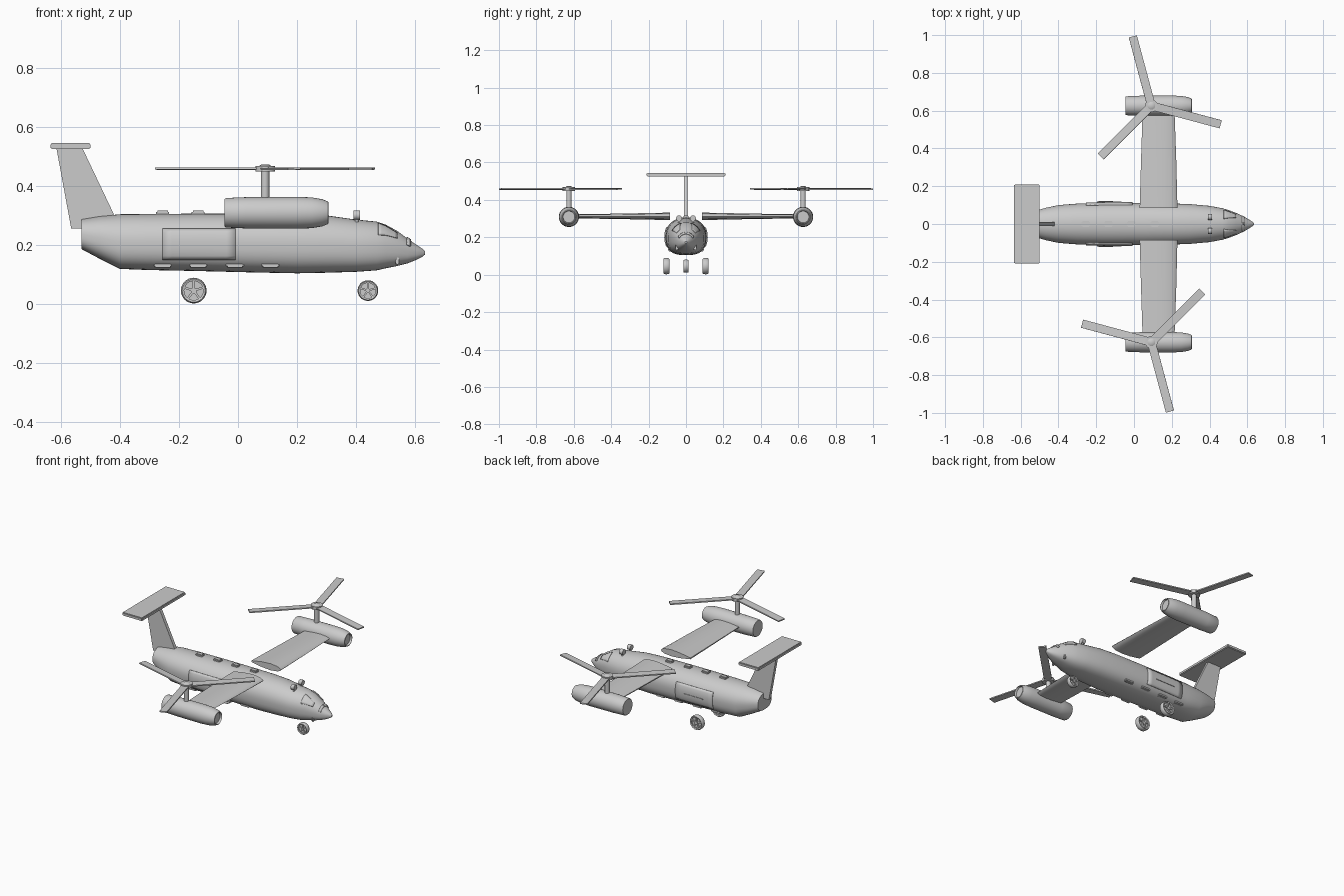
import bpy, bmesh, math
from mathutils import Matrix, Vector

if "Cube" in bpy.data.objects:
    bpy.data.objects.remove(bpy.data.objects["Cube"])

R = math.radians


def finish(name, bm, angle=35):
    bmesh.ops.recalc_face_normals(bm, faces=bm.faces)
    me = bpy.data.meshes.new(name)
    bm.to_mesh(me)
    bm.free()
    ob = bpy.data.objects.new(name, me)
    bpy.context.collection.objects.link(ob)
    bpy.ops.object.select_all(action='DESELECT')
    ob.select_set(True)
    bpy.context.view_layer.objects.active = ob
    bpy.ops.object.shade_smooth_by_angle(angle=R(angle))
    return ob


def add_loft(bm, rings, caps=True, closed=False):
    vs = [[bm.verts.new(p) for p in r] for r in rings]
    n = len(vs[0])
    for i in range(len(vs) if closed else len(vs) - 1):
        a, b = vs[i], vs[(i + 1) % len(vs)]
        for k in range(n):
            bm.faces.new((a[k], a[(k + 1) % n], b[(k + 1) % n], b[k]))
    if caps and not closed:
        bm.faces.new(vs[0])
        bm.faces.new(vs[-1])


def loft(name, rings, caps=True):
    bm = bmesh.new()
    add_loft(bm, rings, caps)
    return finish(name, bm)


def add_box(bm, size, mat):
    bmesh.ops.create_cube(bm, size=1, matrix=mat @ Matrix.Diagonal((*size, 1)))


def box(name, size, loc, rot=Matrix(), bevel=0.0):
    bm = bmesh.new()
    add_box(bm, size, Matrix.Translation(loc) @ rot)
    if bevel:
        bmesh.ops.bevel(bm, geom=bm.edges[:], offset=bevel, segments=2, affect='EDGES')
    return finish(name, bm)


def add_cyl(bm, r, h, mat, n=24):
    bmesh.ops.create_cone(bm, cap_ends=True, segments=n, radius1=r, radius2=r, depth=h, matrix=mat)


# Fuselage stations: x, top z, bottom z, half width
ST = [(-.53, .287, .186, .066), (-.47, .297, .154, .085), (-.40, .304, .119, .100),
      (-.30, .305, .115, .108), (-.15, .306, .112, .111), (.05, .306, .107, .111),
      (.20, .305, .104, .109), (.30, .300, .106, .105), (.40, .286, .109, .096),
      (.47, .279, .114, .083), (.50, .269, .121, .074), (.54, .247, .129, .059),
      (.575, .221, .138, .043), (.605, .200, .150, .026), (.625, .187, .160, .013),
      (.634, .178, .168, .005)]


def station(x):
    for a, b in zip(ST, ST[1:]):
        if x <= b[0]:
            t = (x - a[0]) / (b[0] - a[0])
            return [p + (q - p) * t for p, q in zip(a, b)][1:]
    return ST[-1][1:]


def skin(x, a, off=0.0):
    """Point on the hull: a = 0 at +y side, 90 degrees at the top."""
    top, bot, w = station(x)
    c, s = math.cos(a), math.sin(a)
    e = 2 / 2.1 if s > 0 else 2 / 2.7
    h = (top - bot) / 2
    y = math.copysign(abs(c) ** e, c) * (w + off)
    z = (top + bot) / 2 + math.copysign(abs(s) ** e, s) * (h + off)
    return Vector((x, y, z))


def half_width(x, z):
    top, bot, w = station(x)
    u = (z - (top + bot) / 2) / ((top - bot) / 2)
    e = 2.1 if u > 0 else 2.7
    return w * max(0, 1 - abs(u) ** e) ** (1 / e)


def panel(name, fn, nu, nv, thick):
    bm = bmesh.new()
    g = [[bm.verts.new(fn(i / nu, j / nv)) for j in range(nv + 1)] for i in range(nu + 1)]
    for i in range(nu):
        for j in range(nv):
            bm.faces.new((g[i][j], g[i + 1][j], g[i + 1][j + 1], g[i][j + 1]))
    ob = finish(name, bm)
    m = ob.modifiers.new("thickness", 'SOLIDIFY')
    m.thickness = thick
    m.offset = 0
    return ob


loft("fuselage", [[skin(s[0], 2 * math.pi * k / 40) for k in range(40)] for s in ST])

# Tail fin and stabilizer
fin = [(-.565, .256), (-.50, .256), (-.42, .303), (-.527, .528), (-.615, .528)]
loft("tail_fin", [[(x, y, z) for x, z in fin] for y in (-.01, .01)])
box("tail_stabilizer", (.136, .42, .02), (-.567, 0, .535), bevel=.004)

# Roof windows and roof lights
for i, x in enumerate((-.255, -.135, -.015, .11)):
    box(f"roof_window_{i}", (.044, .03, .018), (x, 0, .307), bevel=.004)


def wing_ring(y, x0, x1, zc, t):
    prof = [(0, 0), (.03, .35), (.12, .75), (.35, 1), (.65, .8), (1, .2)]
    up = [(x1 + (x0 - x1) * u, y, zc + v * t / 2) for u, v in prof]
    lo = [(x1 + (x0 - x1) * u, y, zc - v * t / 2) for u, v in reversed(prof[1:])]
    return up + lo


def wheel(name, x, y, r, w):
    """Tyre ring with a five-spoke rim, axle along y."""
    bm = bmesh.new()
    prof = [(.74, -.42), (.9, -.5), (.98, -.36), (1, 0), (.98, .36), (.9, .5), (.74, .42)]
    add_loft(bm, [[(x + r * p * math.cos(a), y + w * q, .0455 + r * p * math.sin(a))
                   for p, q in prof] for a in [2 * math.pi * k / 32 for k in range(32)]], closed=True)
    base = Matrix.Translation((x, y, .0455)) @ Matrix.Rotation(R(90), 4, 'X')
    add_cyl(bm, r * .76, w * .3, base)
    add_cyl(bm, r * .22, w * .9, base, 16)
    for k in range(5):
        add_box(bm, (r * .62, r * .17, w * .75), base @ Matrix.Rotation(R(90 + 72 * k), 4, 'Z')
                @ Matrix.Translation((r * .46, 0, 0)))
    finish(name, bm)


wheel("nose_wheel", .44, 0, .035, .027)

for s, side in ((1, "left"), (-1, "right")):
    # Wing
    loft(f"{side}_wing", [wing_ring(s * y, a, b, z, t) for y, a, b, z, t in
                          ((.085, .03, .23, .312, .040), (.33, .037, .224, .312, .030),
                           (.585, .045, .215, .312, .022))])
    # Engine nacelle with recessed intake
    nac = [(-.045, .047), (-.04, .05), (.03, .053), (.20, .054), (.25, .052), (.285, .046),
           (.305, .038), (.307, .034), (.295, .031)]
    loft(f"{side}_nacelle", [[(x, s * .626 + r * math.cos(a), .309 + r * math.sin(a))
                              for a in [2 * math.pi * k / 32 for k in range(32)]] for x, r in nac])
    # Rotor: mast, hub and three blades
    hub = Matrix.Translation((.092, s * .626, .458))
    bm = bmesh.new()
    add_cyl(bm, .014, .11, hub @ Matrix.Translation((0, 0, -.05)))
    finish(f"{side}_rotor_mast", bm)
    bm = bmesh.new()
    add_cyl(bm, .033, .02, hub)
    bmesh.ops.create_cone(bm, cap_ends=True, segments=24, radius1=.022, radius2=.012, depth=.006,
                          matrix=hub @ Matrix.Translation((0, 0, .012)))
    finish(f"{side}_rotor_hub", bm)
    for k in range(3):
        rot = Matrix.Rotation(R(105 + 120 * k + (0 if s > 0 else 180)), 4, 'Z')
        pitch = Matrix.Rotation(R(3), 4, 'X')
        box(f"{side}_rotor_blade_{k}", (.36, .044, .007), hub @ rot @ Vector((.2, 0, 0)), rot @ pitch)
    # Main wheel
    wheel(f"{side}_main_wheel", -.15, s * .105, .0435, .031)

    # Sliding door with handle rail
    def door(u, v):
        x, z = -.255 + .247 * u, .151 + .103 * v
        return (x, s * (half_width(x, z) + .001), z)
    panel(f"{side}_door", door, 8, 8, .007)
    box(f"{side}_door_handle", (.13, .005, .005), (-.13, s * (half_width(-.13, .20) + .005), .20))

    # Lower belly windows
    for i, x in enumerate((-.255, -.135, -.01, .11)):
        z = .132
        box(f"{side}_belly_window_{i}", (.06, .022, .016), (x, s * (half_width(x, z) - .005), z),
            bevel=.004)

    # Roof light and nose light
    bm = bmesh.new()
    add_cyl(bm, .016, .022, Matrix.Translation((.402, s * .037, .301)) @ Matrix.Rotation(R(90), 4, 'Y'))
    add_cyl(bm, .006, .03, Matrix.Translation((.402, s * .037, .28)), 12)
    finish(f"{side}_roof_light", bm)
    box(f"{side}_nose_light", (.012, .016, .03), (.54, s * .049, .147), bevel=.004)

    # Cockpit window and brow strip
    def window(u, v):
        x = .475 + .065 * u
        lo = R(26 + 8 * u)
        a = lo + (R(72 - 14 * u) - lo) * v
        p = skin(x, a, .001)
        return (p.x, s * p.y, p.z)
    panel(f"{side}_cockpit_window", window, 6, 5, .004)

    def brow(u, v):
        p = skin(.572 + .012 * v, R(25 + 60 * u), .002)
        return (p.x, s * p.y, p.z)
    panel(f"{side}_nose_brow", brow, 6, 1, .006)
